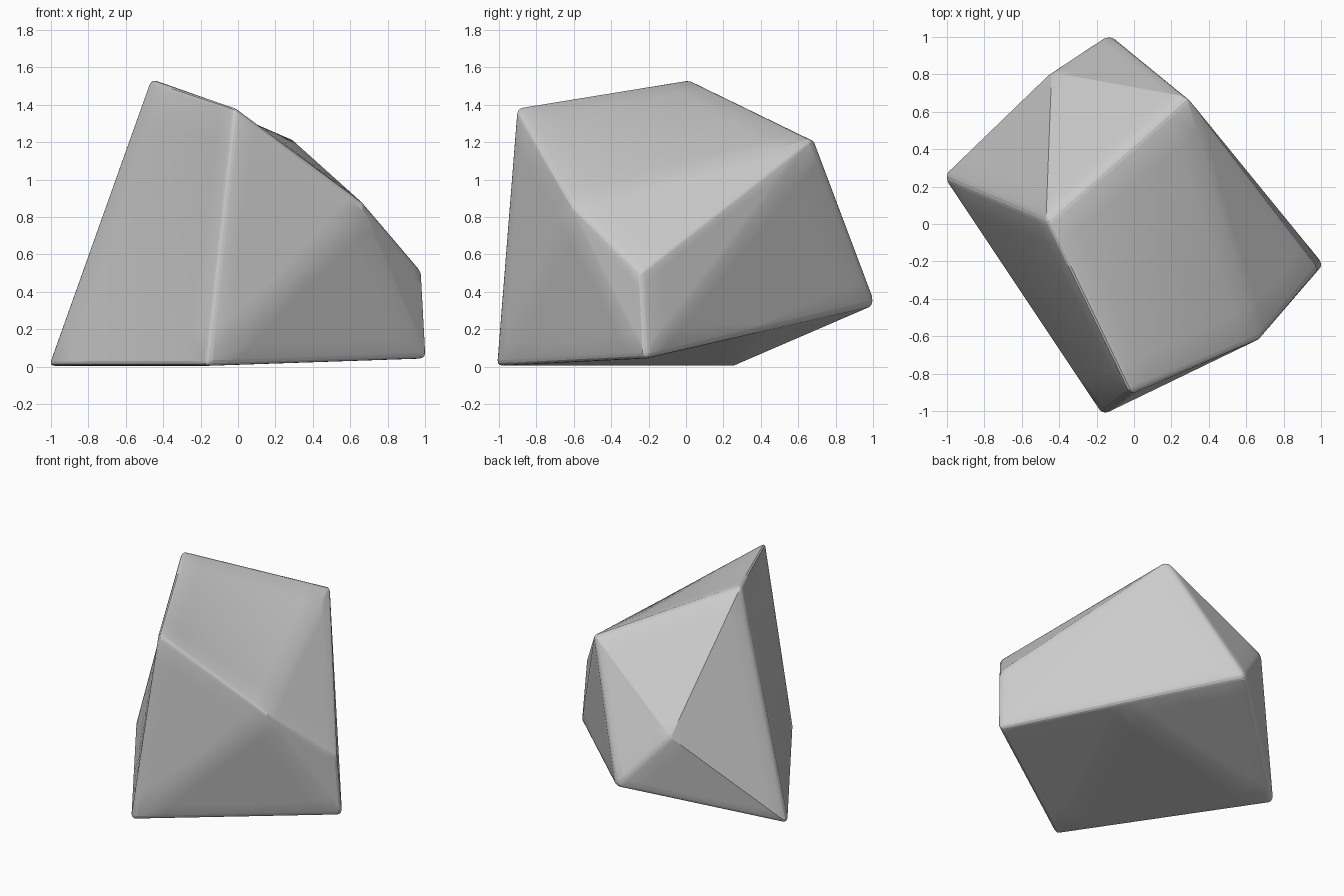
import bpy
import bmesh

if "Cube" in bpy.data.objects:
    bpy.data.objects.remove(bpy.data.objects["Cube"])

# Corner points of the boulder
corners = {
    "A": (-0.47, 0.02, 1.54),   # peak
    "B": (-0.02, -0.91, 1.39),  # front top
    "C": (0.28, 0.68, 1.22),    # back right top
    "D": (0.67, -0.62, 0.87),   # front right shoulder
    "E": (0.985, -0.24, 0.50),  # right shoulder
    "F": (1.01, -0.215, 0.04),  # right foot
    "G": (-1.02, 0.25, 0.0),    # left foot
    "H": (-0.17, -1.02, 0.0),   # front foot
    "I": (-0.13, 1.015, 0.33),  # back foot
    "J": (-0.44, 0.81, 0.70),   # back shoulder
    "K": (0.44, 0.40, 0.185),   # middle of the raised underside edge
}
facets = ["ABDC", "ABHG", "ACJ", "AJG", "JIG", "JCI", "CDE", "CEF",
          "CFKI", "BHD", "HFD", "DFE", "GHK", "HFK", "GKI"]

# Boulder body
bm = bmesh.new()
points = {name: bm.verts.new(co) for name, co in corners.items()}
for facet in facets:
    bm.faces.new([points[c] for c in facet])
bmesh.ops.recalc_face_normals(bm, faces=bm.faces)
mesh = bpy.data.meshes.new("boulder")
bm.to_mesh(mesh)
bm.free()
boulder = bpy.data.objects.new("boulder", mesh)
bpy.context.collection.objects.link(boulder)

# Worn edges on the sharp ridges, then gently warped four-sided facets
bevel = boulder.modifiers.new("worn_edges", "BEVEL")
bevel.width = 0.03
bevel.segments = 3
bevel.limit_method = "ANGLE"
bevel.angle_limit = 0.7
warp = boulder.modifiers.new("facet_warp", "SUBSURF")
warp.subdivision_type = "SIMPLE"
warp.levels = warp.render_levels = 3

bpy.context.view_layer.objects.active = boulder
boulder.select_set(True)
for name in ("worn_edges", "facet_warp"):
    bpy.ops.object.modifier_apply(modifier=name)
bpy.ops.object.shade_smooth_by_angle(angle=0.35)
